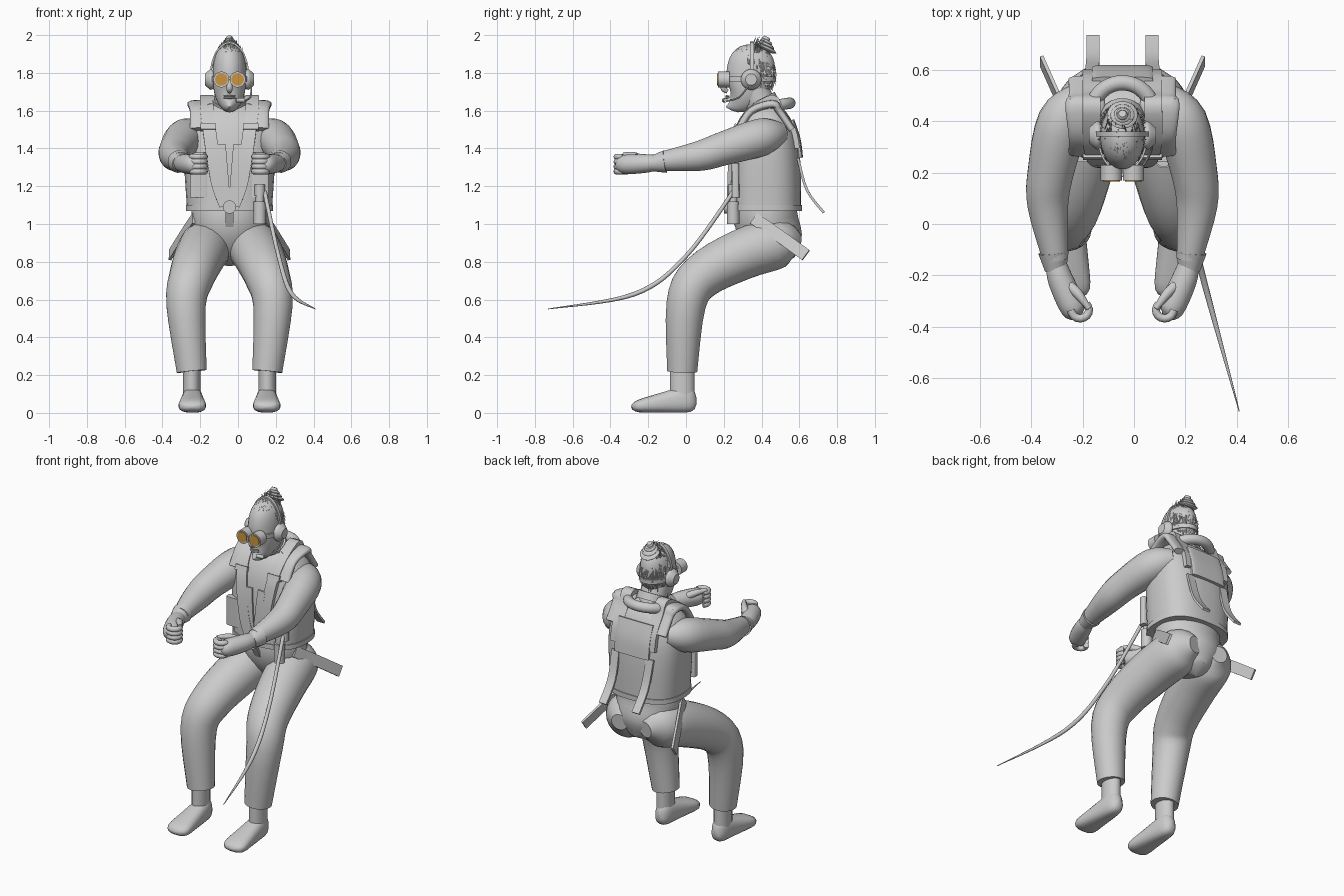
import bpy, bmesh, random
from math import cos, sin, pi, copysign
from mathutils import Vector

if "Cube" in bpy.data.objects:
    bpy.data.objects.remove(bpy.data.objects["Cube"])
random.seed(4)
BODY_X = -.045
LEFT, RIGHT = 1, -1
FRONT, BACK = -1, 1
UP, ACROSS, FORWARD = Vector((0, 0, 1)), Vector((1, 0, 0)), Vector((0, 1, 0))
parts = []


def material(name, *colour):
    mat = bpy.data.materials.new(name)
    mat.use_nodes = True
    mat.diffuse_color = (*colour, 1)
    mat.node_tree.nodes["Principled BSDF"].inputs["Base Color"].default_value = (*colour, 1)
    return mat


grey = material("plain grey", .6, .6, .6)
amber = material("amber lens", .6, .3, .05)


def finish(name, bm, mat):
    bmesh.ops.recalc_face_normals(bm, faces=bm.faces)
    mesh = bpy.data.meshes.new(name)
    bm.to_mesh(mesh)
    bm.free()
    mesh.materials.append(mat)
    part = bpy.data.objects.new(name, mesh)
    bpy.context.collection.objects.link(part)
    parts.append(part)


def spline(rows, steps):
    """Smooth curve through rows of any width."""
    rows = [rows[0], *rows, rows[-1]]
    smooth = []
    for before, start, end, after in zip(rows, rows[1:], rows[2:], rows[3:]):
        for step in range(steps):
            t = step / steps
            smooth.append([q + t / 2 * (r - p + t * (p + p - 5 * q + 4 * r - s + t * (3 * (q - r) + s - p)))
                           for p, q, r, s in zip(before, start, end, after)])
    return smooth + [rows[-1]]


def tube(name, rows, ref=ACROSS, sides=20, power=2, steps=4, side=LEFT, mat=grey):
    """Loft of (x, y, z, half width along ref, half depth); x counts from the body axis."""
    rows = spline([(*row, row[-1]) if len(row) == 4 else row for row in rows], steps)
    centres = [Vector((BODY_X + side * x, y, z)) for x, y, z, width, depth in rows]
    bm = bmesh.new()
    rings = []
    for i, centre in enumerate(centres):
        along = (centres[min(i + 1, len(rows) - 1)] - centres[max(i - 1, 0)]).normalized()
        wide = (ref - along * ref.dot(along)).normalized()
        deep = along.cross(wide)
        width, depth = (max(size, .002) for size in rows[i][3:])
        ring = []
        for corner in range(sides):
            angle = 2 * pi * (corner + .5) / sides
            u, v = (copysign(abs(f) ** (2 / power), f) for f in (cos(angle), sin(angle)))
            ring.append(bm.verts.new(centre + wide * u * width + deep * v * depth))
        rings.append(ring)
    for ring, following in zip(rings, rings[1:]):
        for k in range(sides):
            bm.faces.new((ring[k - 1], ring[k], following[k], following[k - 1]))
    bm.faces.new(rings[0])
    bm.faces.new(rings[-1])
    finish(name, bm, mat)


def strap(name, path, width, thick=.007, **options):
    tube(name, [(*point, width, thick) for point in path], sides=4, power=99, **options)


def disc(name, start, end, radius, **options):
    tube(name, [(*start, radius), (*end, radius)], steps=1, **options)


def arc(count, start=0, end=pi):
    return [start + (end - start) * k / count for k in range(count + 1)]


# The vest narrows towards the shoulders by a rule that the harness also follows
HEM, VEST_HEIGHT, VEST_Y, SQUARENESS = 1.07, .58, .42, 2.6


def vest_size(z):
    t = min((z - HEM) / VEST_HEIGHT, 1)
    return (.225 + .04 * t) * (1 - t ** 6) ** .5, .19 * (1 - t ** 4) ** .5


def on_vest(x, z, facing):
    width, depth = vest_size(z)
    bulge = max(1 - (x / width) ** SQUARENESS, 0) ** (1 / SQUARENESS)
    return x, VEST_Y + facing * depth * bulge, z


levels = [HEM + VEST_HEIGHT * sin(angle) for angle in arc(14, end=pi / 2)]
tube("vest", [(0, VEST_Y, z, *vest_size(z)) for z in levels], sides=36, power=SQUARENESS, steps=1)
tube("vest_hem", [(0, VEST_Y, z, .232, .195) for z in (HEM, HEM + .03)],
     sides=36, power=SQUARENESS, steps=1)

# Hips and neck
tube("hips", [(0, .42, 1.1, .2, .16), (0, .43, 1, .2, .17), (0, .49, .88, .16, .14), (0, .53, .8, .05)],
     sides=28)
disc("neck", (0, .43, 1.56), (0, .35, 1.73), .08)
disc("neck_band", (0, .41, 1.62), (0, .39, 1.66), .09)

# Head: an egg whose lower half shrinks towards the chin
skull = []
for angle in arc(18, -pi / 2, pi / 2):
    s = sin(angle)
    size = (1 - abs(s) ** 3) ** .5
    depth = .128 * size * (1 + min(s, 0) / 5)
    skull.append((0, .34 + .02 * s if s > 0 else .212 + depth, 1.785 + .165 * s, .088 * size, depth))
tube("head", skull, sides=28, steps=1)
tube("nose", [(0, .21, 1.77, .012), (0, .2, 1.72, .018), (0, .22, 1.7, .01)], sides=10)
for z in (1.668, 1.677):
    tube("lip", [(-.03, .23, z, .003), (0, .214, z, .006), (.03, .23, z, .003)], ref=UP, sides=8)

# Goggles
for side in (LEFT, RIGHT):
    disc("goggle_rim", (.043, .23, 1.765), (.043, .17, 1.765), .042, side=side)
    disc("goggle_lens", (.043, .17, 1.765), (.043, .165, 1.765), .033, side=side, mat=amber)
disc("goggle_bridge", (-.02, .19, 1.77), (.02, .19, 1.77), .008, ref=UP)
strap("goggle_strap", [(.093 * sin(a), .338 - .135 * cos(a), 1.767) for a in arc(14, .5, 2 * pi - .5)],
      .014, .004, ref=UP)

# Headset
strap("headset_band", [(.1 * cos(a), .35, 1.775 + .185 * sin(a)) for a in arc(10)], .01, .005, ref=FORWARD)
for side in (LEFT, RIGHT):
    tube("ear_cup", [(.08, .345, 1.765, .045), (.1, .345, 1.765, .055), (.13, .345, 1.765, .03)],
         ref=UP, side=side)
tube("microphone_boom", [(.115, .33, 1.73, .005), (.11, .28, 1.67, .005), (.07, .21, 1.65, .005)],
     ref=UP, sides=8)
disc("microphone", (.08, .21, 1.655), (.035, .2, 1.655), .011, ref=UP)

# Hair: a bun of stacked rolls, and thin tapering locks over the scalp
for roll in range(4):
    z, radius = 1.92 + roll * .017, .06 - roll * .013
    tube("hair_bun_roll", [(0, .42, z, radius * .7), (0, .425, z + .01, radius), (0, .43, z + .02, radius * .7)])
bm = bmesh.new()
for lock in range(1500):
    out = Vector([random.gauss(0, 1) for axis in range(3)]).normalized()
    scalp = out.z > .2 and (out.y > -.1 or out.z > .72)
    nape = out.y > .35 and out.z > -.45
    if not (scalp or nape):
        continue
    root = Vector((BODY_X + out.x * .086, .34 + out.y * .126, 1.805 + out.z * .142))
    across = out.cross(Vector((.1, .2, 1))).normalized() * .005
    lift = random.uniform(.01, .04)
    if out.z > .6 and out.y > .1:
        tip = root + out * .02 + Vector((-out.x * .02, .015, lift))
    else:
        tip = root + out * random.uniform(.004, .018) - UP * lift
    tip.z = min(tip.z, 2)
    base = [bm.verts.new(point) for point in (root - across, root + across, root + out * .007)]
    end = bm.verts.new(tip)
    for k in range(3):
        bm.faces.new((base[k - 1], base[k], end))
    bm.faces.new(base)
finish("hair_locks", bm, grey)

# Collar roll and padded back
tube("collar", [(.12 * cos(a), .43 + .12 * sin(a), 1.62 + .02 * sin(a), .03) for a in arc(8, -.6, pi + .6)],
     ref=UP)
tube("back_pad", [(*on_vest(0, z, BACK), .12, .015) for z in (1.35, 1.45, 1.55)], power=4)

for side in (LEFT, RIGHT):
    # Arms and gloves
    tube("arm", [(.16, .5, 1.48, .06), (.23, .4, 1.46, .1), (.28, .2, 1.4, .09),
                 (.29, .07, 1.36, .08), (.26, -.14, 1.33, .05)], side=side)
    tube("glove_cuff", [(.268, -.11, 1.33, .06), (.26, -.18, 1.32, .042)], side=side)
    tube("hand", [(.26, -.15, 1.325, .04), (.24, -.22, 1.32, .05), (.19, -.33, 1.315, .05),
                  (.17, -.36, 1.315, .02)], side=side)
    for finger in range(4):
        z = 1.278 + finger * .026
        tube("finger", [(.165 + .035 * cos(a), -.335 - .033 * sin(a), z, .016) for a in arc(5, end=4)],
             ref=UP, sides=10, steps=2, side=side)
    tube("thumb", [(.22, -.23, 1.335, .02), (.175, -.27, 1.36, .02), (.13, -.33, 1.37, .01)],
         ref=UP, sides=12, side=side)

    # Legs, and feet with flat soles
    tube("leg", [(.09, .6, .9, .05), (.11, .5, .9, .13), (.15, .3, .84, .135), (.2, .08, .72, .12),
                 (.23, 0, .57, .105), (.2, -.02, .22, .08)], sides=24, side=side)
    tube("ankle", [(.2, -.02, z, .046, .066) for z in (.27, .07)], side=side)
    foot = []
    for angle in arc(14):
        t = (1 - cos(angle)) / 2
        fullness = (1 - cos(angle) ** 8) ** .5
        height = .08 - .05 * t
        foot.append((.197, .055 - .345 * t, height, (.045 + .035 * t) * fullness, height * fullness))
    tube("foot", foot, power=SQUARENESS, steps=1, side=side)

    # Shoulder yokes and harness, up the front, over the shoulder and down the back
    tube("shoulder_yoke", [on_vest(.14, z, FRONT) + (.07, .02) for z in (1.5, 1.6)]
         + [(.145, .46, 1.635, .078, .022)]
         + [on_vest(.14, z, BACK) + (.07, .02) for z in (1.6, 1.5)], power=3, side=side)
    rise = [k / 5 for k in range(6)]
    strap("shoulder_strap", [on_vest(.02 + .1 * t ** .6, 1.1 + t / 2, FRONT) for t in rise]
          + [(.12, .46, 1.67)] + [on_vest(.12, z, BACK) for z in (1.6, 1.5, 1.4)],
          .035, .014, side=side)
    strap("strap_adjuster", [on_vest(.112, z, FRONT) for z in (1.525, 1.495)], .042, .022,
          steps=1, side=side)
    strap("back_strap", [on_vest(.12, 1.35, BACK), (.115, .64, 1.18), (.115, .73, 1.06)], .026, side=side)
    strap("lap_strap", [(.19, .36, 1.03), (.25, .49, .94), (.315, .635, .835)], .033,
          ref=Vector((0, .6, .8)), side=side)
    strap("front_panel", [on_vest(.02 + .025 * t, 1.12 + .3 * t, FRONT) for t in rise], .025, .01, side=side)
    tube("side_pocket", [on_vest(.16, z, FRONT) + (.05, .02) for z in (1.14, 1.32)],
         power=5, steps=1, side=side)
disc("harness_buckle", (0, .24, 1.09), (0, .2, 1.09), .035)
strap("crotch_strap", [(0, .22, 1.08), (0, .26, 1), (0, .32, .9)], .02)

# Small bottle and trailing hose
disc("flask", (.16, .25, 1), (.16, .25, 1.12), .033)
disc("flask_neck", (.16, .25, 1.1), (.16, .25, 1.17), .022)
disc("flask_cap", (.16, .25, 1.15), (.16, .25, 1.21), .028)
tube("hose", [(.18, .27, 1.2, .011), (.26, 0, .83, .011), (.33, -.27, .63, .012), (.455, -.73, .55, .002)],
     sides=10, steps=8)

# Smooth shading with crisp edges
bpy.ops.object.select_all(action="DESELECT")
for part in parts:
    part.select_set(True)
bpy.context.view_layer.objects.active = parts[0]
bpy.ops.object.shade_smooth_by_angle(angle=.7)
